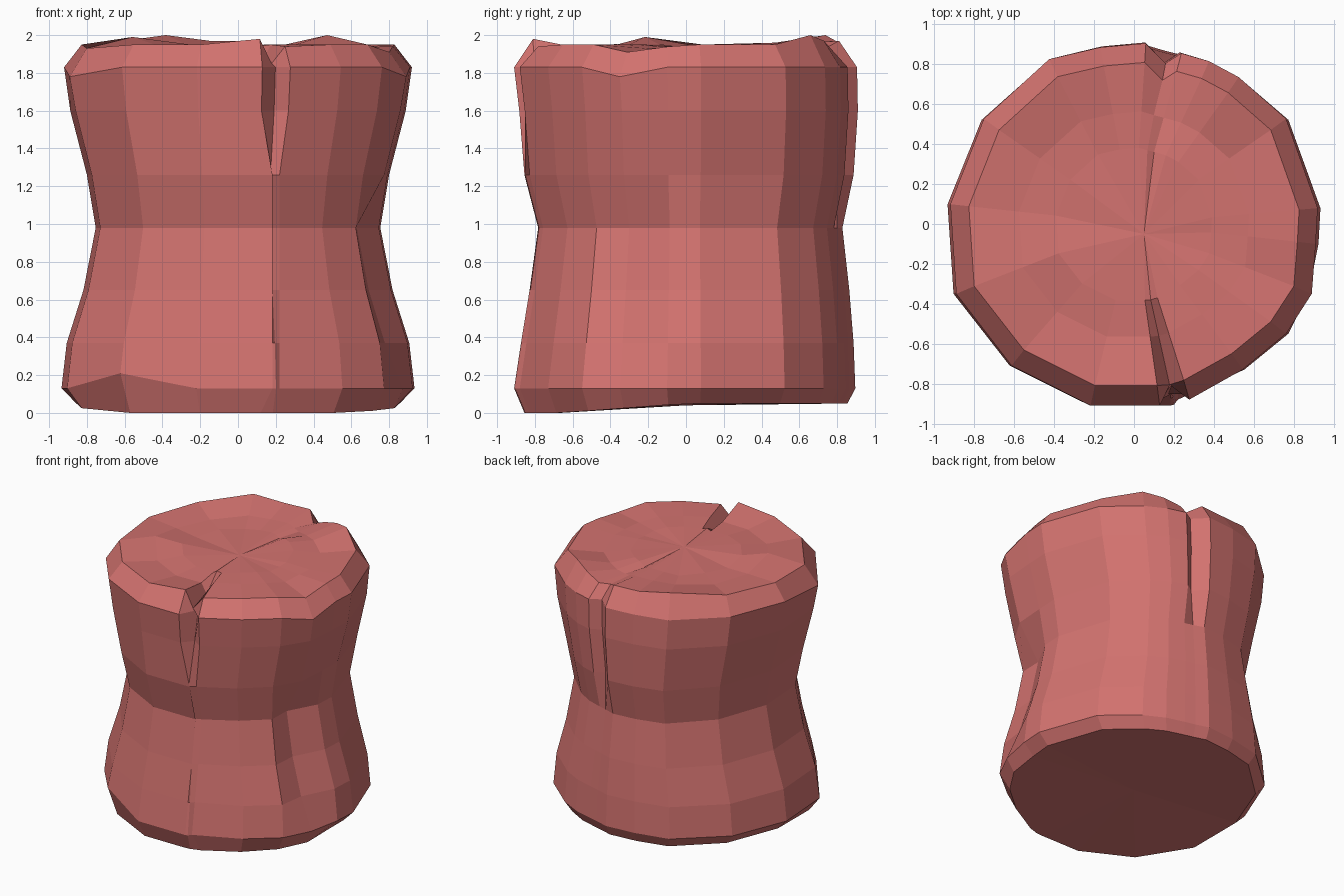
import bpy, bmesh, math, random
from mathutils import Vector

random.seed(4)
if "Cube" in bpy.data.objects:
    bpy.data.objects.remove(bpy.data.objects["Cube"])

red = bpy.data.materials.new("dusty red")
red.use_nodes = True
red.diffuse_color = (0.65, 0.17, 0.16, 1)
red.node_tree.nodes["Principled BSDF"].inputs["Base Color"].default_value = red.diffuse_color

# Columns round the stump: kind, outline x, outline y, height of the upper lip
columns = [
    ("side", .93, .08, 1.95), ("side", .77, .53, 1.95), ("side", .53, .74, 2.0),
    ("side", .38, .82, 1.97), ("side", .24, .86, 1.93), ("back_crack", .16, .88, 1.92),
    ("side", .06, .91, 1.97), ("side", -.17, .89, 1.97), ("side", -.43, .83, 2.0),
    ("side", -.76, .53, 1.96), ("side", -.93, .1, 1.95), ("low_rim", -.9, -.35, 1.93),
    ("side", -.62, -.71, 1.95), ("side", -.22, -.91, 1.95), ("crack_lip", .13, -.91, 1.98),
    ("front_crack", .2, -.905, 1.89), ("crack_lip", .28, -.88, 1.94), ("side", .55, -.73, 1.95),
    ("side", .77, -.55, 1.95), ("low_rim", .9, -.35, 1.91), ("side", .92, -.1, 1.94),
]

# Wall rings: height, x scale, scale towards the front, scale towards the back
walls = [
    (.13, 1.005, 1.0, .985), (.37, .975, .96, .975), (.65, .88, .91, .95),
    (.98, .81, .86, .91), (1.26, .86, .94, .975), (1.6, .955, .97, 1.0),
    (1.83, .99, 1.0, .995),
]


def wall_point(column, ring):
    kind, x, y, lip = column
    z, sx, front, back = ring
    p = Vector((x * sx, y * (front if y < 0 else back), z))
    # Cracks taper shut towards the waist
    if kind == "front_crack" and z > 1.5:
        p.y *= 1.0 - .28 * (z - 1.3)
    if kind == "back_crack" and z > 1.2:
        p.y *= .92
    if kind == "crack_lip" and z < 1.5:
        p.x = .2 + (x - .2) * .25
    # Dented rim on both flanks and the hollow below it on the left one
    if kind == "low_rim" and z > 1.8:
        p.z = 1.78
    if kind == "low_rim" and x > 0 and z < 1.1:
        p.x -= .1 if z > .3 else .03
    if z < .2 and -.7 < x < -.5 and y < 0:
        p.z = .21
    return p


def bottom_point(column):
    kind, x, y, lip = column
    return Vector((x * .92, y * .94, .05 - .05 * max(0, min(1, -y / .7))))


def top_point(column, scale):
    kind, x, y, lip = column
    p = Vector((x * scale, y * scale, lip))
    if scale < .8:
        p.z = 1.94 + random.uniform(-.015, .015)
        if kind == "low_rim" and x < 0 and scale > .5:
            p.z = 1.99
    elif kind == "back_crack":
        p.y *= .92
    if kind == "front_crack" and scale > .6:
        p.z = 1.85
    return p


# Stump body: stacked rings joined by quads, closed by a fan at each end
bm = bmesh.new()
rings = [[bottom_point(c) for c in columns]]
rings += [[wall_point(c, w) for c in columns] for w in walls]
rings += [[top_point(c, s) for c in columns] for s in (.89, .62, .42)]
rings = [[bm.verts.new(p) for p in ring] for ring in rings]
count = len(columns)
for lower, higher in zip(rings, rings[1:]):
    for i in range(count):
        j = (i + 1) % count
        bm.faces.new((lower[i], lower[j], higher[j], higher[i]))
top_middle = bm.verts.new((.05, -.05, 1.94))
base_middle = bm.verts.new((0, 0, .04))
for i in range(count):
    j = (i + 1) % count
    bm.faces.new((rings[-1][i], rings[-1][j], top_middle))
    bm.faces.new((rings[0][j], rings[0][i], base_middle))
bmesh.ops.recalc_face_normals(bm, faces=bm.faces)

mesh = bpy.data.meshes.new("stump")
bm.to_mesh(mesh)
bm.free()
mesh.materials.append(red)
stump = bpy.data.objects.new("stump", mesh)
bpy.context.scene.collection.objects.link(stump)
